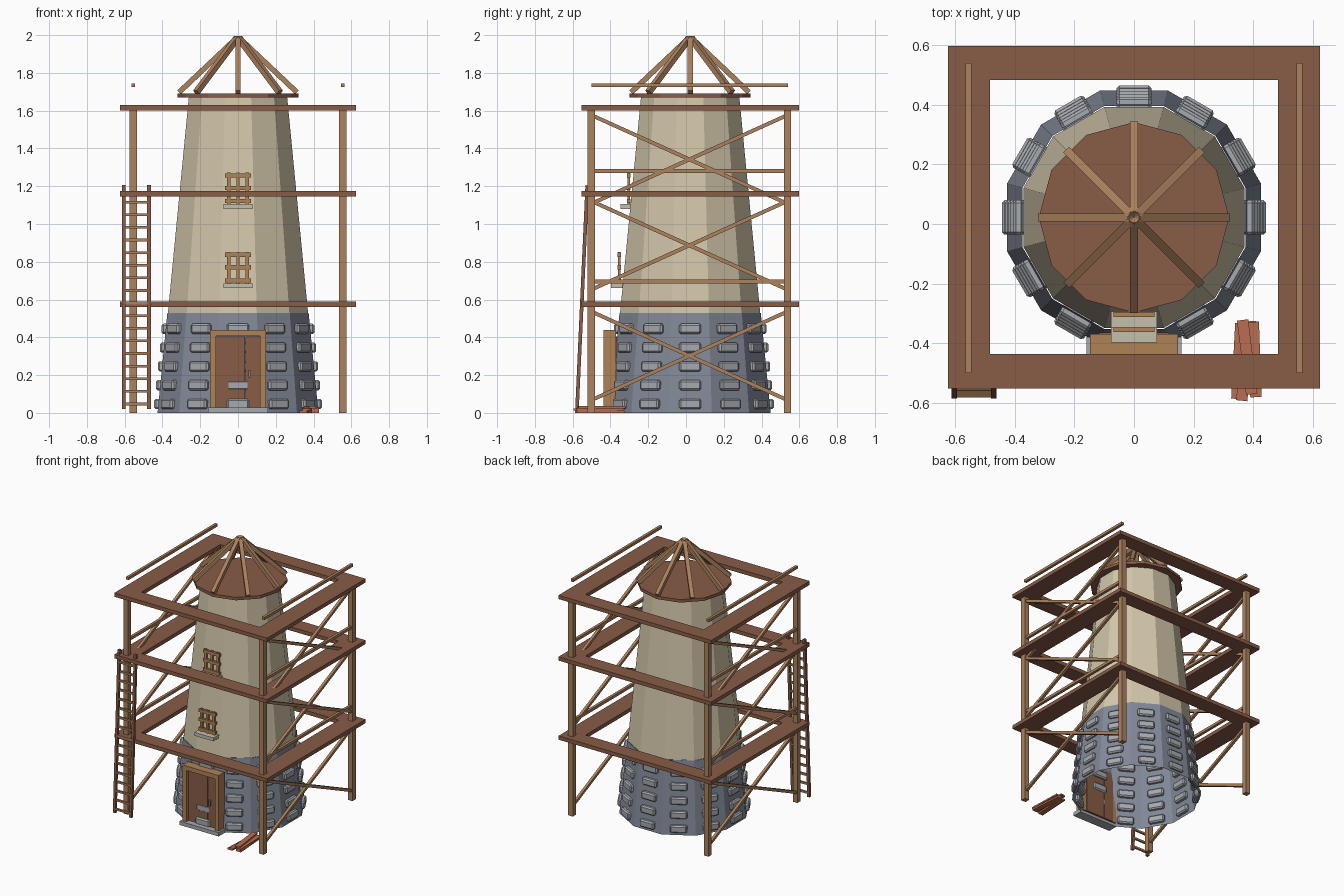
import bpy, bmesh, math, random
from mathutils import Vector, Matrix

if "Cube" in bpy.data.objects:
    bpy.data.objects.remove(bpy.data.objects["Cube"])

random.seed(4)
CY = 0.022                      # tower and scaffold centre in y


def material(name, r, g, b):
    m = bpy.data.materials.new(name)
    lin = [((c / 255 + 0.055) / 1.055) ** 2.4 for c in (r, g, b)]
    m.diffuse_color = (*lin, 1)
    m.use_nodes = True
    m.node_tree.nodes["Principled BSDF"].inputs["Base Color"].default_value = m.diffuse_color
    return m


CREAM = material("cream_plaster", 210, 198, 170)
STONE = material("blue_grey_stone", 130, 137, 152)
BRICK = material("light_grey_brick", 166, 170, 175)
BROWN = material("brown_board", 137, 92, 71)
TAN = material("tan_timber", 172, 130, 94)
TRIM = material("golden_trim", 176, 130, 86)
RED = material("red_plank", 184, 110, 82)
SILL = material("pale_sill", 196, 192, 172)
METAL = material("handle_metal", 120, 132, 150)


def finish(bm, name, mat):
    bmesh.ops.recalc_face_normals(bm, faces=bm.faces)
    me = bpy.data.meshes.new(name)
    bm.to_mesh(me)
    bm.free()
    me.materials.append(mat)
    ob = bpy.data.objects.new(name, me)
    bpy.context.collection.objects.link(ob)
    return ob


def add_box(bm, lo, hi, rot=None):
    lo, hi = Vector(lo), Vector(hi)
    m = Matrix.Translation((lo + hi) / 2) @ (rot or Matrix()) @ Matrix.Diagonal((*(hi - lo), 1))
    return bmesh.ops.create_cube(bm, size=1, matrix=m)["verts"]


def add_beam(bm, p, q, w, h):
    p, q = Vector(p), Vector(q)
    d = q - p
    m = (Matrix.Translation((p + q) / 2) @ d.to_track_quat('Z', 'Y').to_matrix().to_4x4()
         @ Matrix.Diagonal((w, h, d.length, 1)))
    bmesh.ops.create_cube(bm, size=1, matrix=m)


def boxes(name, mat, items):
    bm = bmesh.new()
    for lo, hi in items:
        add_box(bm, lo, hi)
    return finish(bm, name, mat)


def tube(name, mat, z0, z1, a0, a1, caps=False, turn=15):
    """Twelve-sided tapered tube; a0 and a1 are flat-to-centre distances."""
    bm = bmesh.new()
    k = 1 / math.cos(math.radians(15))
    m = Matrix.Translation((0, CY, (z0 + z1) / 2)) @ Matrix.Rotation(math.radians(turn), 4, 'Z')
    bmesh.ops.create_cone(bm, cap_ends=caps, segments=12, radius1=a0 * k, radius2=a1 * k,
                          depth=z1 - z0, matrix=m)
    return finish(bm, name, mat)


# Tower walls, open underneath
tube("stone_base", STONE, 0, 0.53, 0.426, 0.374)
tube("plaster_tower", CREAM, 0.53, 1.675, 0.371, 0.26)

# Raised bricks on each of the twelve sides
bm = bmesh.new()
for row in range(5):
    z = 0.047 + 0.0995 * row
    r = 0.426 - 0.098 * z
    for k in range(12):
        vs = add_box(bm, (r - 0.024, -0.058, z - 0.027), (r + 0.022, 0.058, z + 0.027))
        es = list({e for v in vs for e in v.link_edges})
        res = bmesh.ops.bevel(bm, geom=es, offset=0.009, segments=1, affect='EDGES')
        bmesh.ops.transform(bm, verts=res["verts"], matrix=Matrix.Translation((0, CY, 0))
                            @ Matrix.Rotation(math.radians(30 * k), 4, 'Z'))
finish(bm, "bricks", BRICK)

# Roof deck and open rafters
tube("roof_deck", BROWN, 1.67, 1.692, 0.309, 0.309, True, 0)
bm = bmesh.new()
for k in range(8):
    c, s = math.cos(k * math.pi / 4), math.sin(k * math.pi / 4)
    add_beam(bm, (0.312 * c, CY + 0.312 * s, 1.697), (0.008 * c, CY + 0.008 * s, 1.984), 0.028, 0.028)
finish(bm, "roof_rafters", TAN)

# Door with planks, frame, step and handle
boxes("door_planks", BROWN, [((-0.118 + 0.079 * i, -0.41, 0.02), (-0.041 + 0.079 * i, -0.365, 0.405))
                             for i in range(3)])
boxes("door_frame", TRIM, [((-0.147, -0.437, 0.02), (-0.116, -0.37, 0.407)),
                           ((0.116, -0.437, 0.02), (0.147, -0.37, 0.407)),
                           ((-0.147, -0.437, 0.407), (0.147, -0.37, 0.44))])
boxes("door_step", BRICK, [((-0.16, -0.455, 0), (0.16, -0.38, 0.028))])
boxes("door_handle", METAL, [((0.055, -0.425, 0.187), (0.068, -0.41, 0.228))])

# Windows with crossbars and sills
for label, z, y in (("lower", 0.685, -0.354), ("upper", 1.105, -0.304)):
    bars = [((x - 0.009, y - 0.007, z), (x + 0.009, y + 0.007, z + 0.168)) for x in (-0.05, 0, 0.05)]
    bars += [((-0.068, y - 0.009, z + h), (0.068, y + 0.009, z + h + 0.022))
             for h in (0.005, 0.075, 0.141)]
    boxes(label + "_window_frame", TRIM, bars)
    boxes(label + "_window_sill", SILL, [((-0.077, y - 0.044, z - 0.025), (0.077, y + 0.03, z))])

# Scaffold posts
boxes("scaffold_posts", TAN, [((x - 0.019, y - 0.019, 0), (x + 0.019, y + 0.019, 1.605))
                              for x in (-0.555, 0.555) for y in (-0.502, 0.538)])

# Scaffold decks, with side rails above and crossed braces below each
rails, braces = [], bmesh.new()
for i, z in enumerate((0.575, 1.16, 1.615)):
    lo, hi = z - 0.014, z + 0.014
    boxes(f"scaffold_deck_{i + 1}", BROWN, [
        ((-0.625, -0.553, lo), (-0.484, 0.598, hi)), ((0.484, -0.553, lo), (0.625, 0.598, hi)),
        ((-0.484, -0.553, lo), (0.484, -0.437, hi)), ((-0.484, 0.484, lo), (0.484, 0.598, hi))])
    for x in (-0.555, 0.555):
        rails.append(((x - 0.01, -0.5, z + 0.11), (x + 0.01, 0.54, z + 0.13)))
        for a, b in ((-0.508, -0.038), (-0.038, -0.508)):
            add_beam(braces, (x, -0.502, z + a), (x, 0.538, z + b), 0.02, 0.02)
boxes("scaffold_rails", TAN, rails)
finish(braces, "scaffold_braces", TAN)

# Leaning ladder
bm = bmesh.new()
for x in (-0.604, -0.471):
    add_beam(bm, (x, -0.577, 0.02), (x, -0.523, 1.205), 0.019, 0.019)
finish(bm, "ladder_rails", BROWN)
bm = bmesh.new()
for i in range(17):
    z = 0.047 + 0.0668 * i
    y = -0.577 + 0.054 * (z - 0.02) / 1.185
    add_beam(bm, (-0.604, y, z), (-0.471, y, z), 0.014, 0.014)
finish(bm, "ladder_rungs", TAN)

# Loose planks on the ground
bm = bmesh.new()
for x, y, z, a in ((0.352, -0.46, 0.006, -3), (0.40, -0.452, 0.006, 4), (0.375, -0.465, 0.018, -6),
                   (0.405, -0.455, 0.019, 2), (0.38, -0.447, 0.03, 7)):
    l = random.uniform(0.125, 0.135)
    add_box(bm, (x - 0.019, y - l, z - 0.006), (x + 0.019, y + l, z + 0.006),
            Matrix.Rotation(math.radians(a), 4, 'Z'))
finish(bm, "loose_planks", RED)
